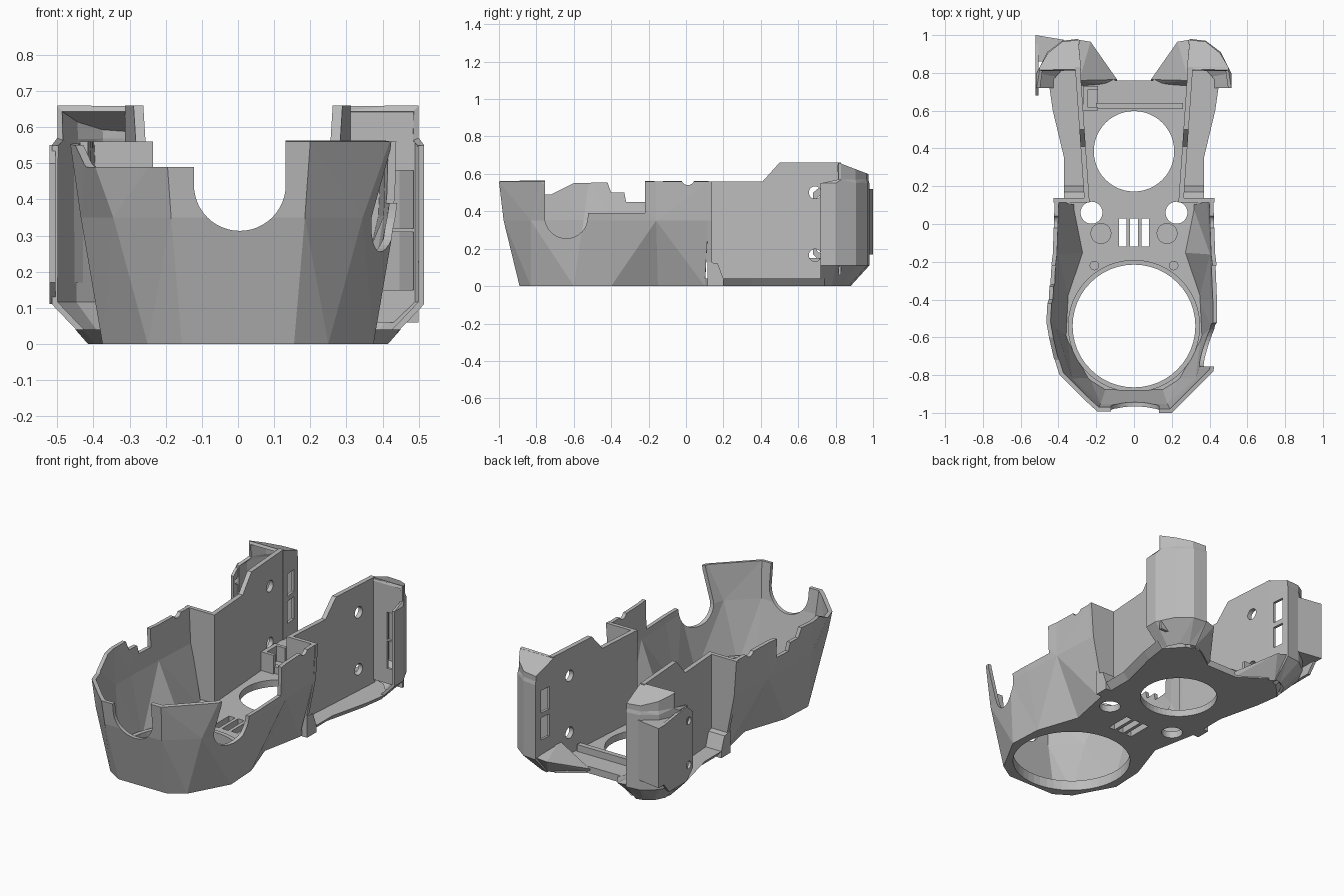
import bpy, bmesh, math
from mathutils import Vector

cube = bpy.data.objects.get("Cube")
if cube:
    bpy.data.objects.remove(cube)

grey = bpy.data.materials.new("plain grey")
grey.use_nodes = True
grey.diffuse_color = (0.5, 0.5, 0.5, 1)
grey.node_tree.nodes["Principled BSDF"].inputs["Base Color"].default_value = (0.5, 0.5, 0.5, 1)


def add(name, bm):
    mesh = bpy.data.meshes.new(name)
    bm.to_mesh(mesh)
    bm.free()
    mesh.materials.append(grey)
    obj = bpy.data.objects.new(name, mesh)
    bpy.context.collection.objects.link(obj)
    return obj


def loft(name, rings, solid=False, roof=False):
    """Skin a stack of matching point lists; closed and capped if solid."""
    bm = bmesh.new()
    rows = [[bm.verts.new(p) for p in ring] for ring in rings]
    n = len(rows[0])
    for low, high in zip(rows, rows[1:]):
        for i in range(n if solid else n - 1):
            j = (i + 1) % n
            bm.faces.new((low[i], low[j], high[j], high[i]))
    if solid or roof:
        bm.faces.new(rows[-1])
    if solid:
        bm.faces.new(rows[0][::-1])
        bmesh.ops.recalc_face_normals(bm, faces=bm.faces)
    else:
        bmesh.ops.triangulate(bm, faces=bm.faces)
    return add(name, bm)


def side_prism(name, outline, x0, x1):
    return loft(name, [[(x, y, z) for y, z in outline] for x in (x0, x1)], True)


def box(name, x0, x1, y0, y1, z0, z1):
    return side_prism(name, [(y0, z0), (y1, z0), (y1, z1), (y0, z1)], x0, x1)


def cylinder(name, centre, radius, depth, axis):
    bm = bmesh.new()
    bmesh.ops.create_cone(bm, cap_ends=True, segments=48, radius1=radius, radius2=radius, depth=depth)
    turn = Vector((0, 0, 1)).rotation_difference(Vector(axis)).to_matrix()
    for v in bm.verts:
        v.co = turn @ v.co + Vector(centre)
    return add(name, bm)


def bake(obj):
    dg = bpy.context.evaluated_depsgraph_get()
    mesh = bpy.data.meshes.new_from_object(obj.evaluated_get(dg))
    obj.modifiers.clear()
    obj.data = mesh


def cut(obj, *cutters):
    for c in cutters:
        m = obj.modifiers.new("cut", "BOOLEAN")
        m.operation, m.solver, m.object = "DIFFERENCE", "EXACT", c
        bake(obj)
        bpy.data.objects.remove(c)


def thicken(obj, amount):
    m = obj.modifiers.new("wall", "SOLIDIFY")
    m.thickness, m.offset, m.use_even_offset = amount, -1, True
    bake(obj)


def both(half):
    """Complete a front-to-back half outline with its mirror image."""
    return [(-x, y) for x, y in half[::-1]] + half


def at(points, z):
    return [(x, y, z) for x, y in points]


# Faceted front bowl
foot = [(.155, -.89), (.25, -.83), (.375, -.6), (.365, -.4), (.28, -.15), (.33, .1)]
waist = [(.185, -.975), (.345, -.83), (.435, -.55), (.435, -.4), (.425, -.16), (.41, .12)]
rim = [(.2, -1), (.42, -.78), (.465, -.52), (.455, -.35), (.43, -.16), (.42, .12)]
bowl = loft("front_bowl", [at(both(foot), 0), at(both(waist), .35), at(both(rim), .56)])
thicken(bowl, .022)

# Rim cut-outs of the bowl
bite = [(-.64 + .115 * math.cos(a), .37 + .115 * math.sin(a))
        for a in [math.pi + math.pi * i / 16 for i in range(17)]]
right_edge = [(-.755, .7)] + bite + [(-.525, .39), (-.22, .39), (-.22, .7)]
left_edge = [(-1.1, .49), (-.72, .49), (-.6, .55), (-.42, .555), (-.4, .5),
             (-.33, .5), (-.32, .45), (-.22, .45), (-.22, .7), (-1.1, .7)]
cut(bowl,
    cylinder("cutter", (.005, -.95, .44), .127, .4, (0, 1, 0)),
    box("cutter", -.122, .132, -1.15, -.75, .44, .7),
    side_prism("cutter", right_edge, .2, .6),
    side_prism("cutter", left_edge, -.6, -.05),
    cylinder("cutter", (0, .01, .575), .035, 1.2, (1, 0, 0)))

# Floor with chamfered rear flange
tail = [(.37, .2), (.37, .35), (.43, .6), (.45, .74), (.36, .84), (.28, .86), (.1, .76)]
inset = [(x - .035, y) for x, y in tail[:-1]] + tail[-1:]
floor = loft("floor", [at(both(foot + inset), 0), at(both(foot + tail), .04)], True)
holes = [(0, -.54, .325), (0, .385, .213), (-.225, .06, .058), (.225, .06, .058)]
cut(floor, *[cylinder("cutter", (x, y, 0), r, .3, (0, 0, 1)) for x, y, r in holes],
    *[box("cutter", x - .02, x + .02, -.12, .03, -.1, .1) for x in (-.06, 0, .06)])

# Raised lip around the large opening
lip = cylinder("opening_lip", (0, -.54, .03), .35, .06, (0, 0, 1))
cut(lip, cylinder("cutter", (0, -.54, 0), .325, .3, (0, 0, 1)))

# Rear walls, step panels and wings, one of each per side
wall_outline = [(.12, 0), (.12, .56), (.41, .56), (.5, .66), (.83, .66), (.83, .01)]
wing_low = [(.41, .72), (.41, .78), (.38, .84), (.33, .87), (.29, .88), (.28, .82)]
wing_mid = [(.515, .72), (.515, .8), (.46, .91), (.38, .97), (.295, .98), (.28, .82)]
wing_top = [(.5, .815), (.5, .83), (.455, .905), (.38, .965), (.295, .975), (.28, .82)]
for side, s in (("left", 1), ("right", -1)):
    wall = side_prism(side + "_rear_wall", wall_outline, s * .235, s * .262)
    for v in wall.data.vertices:
        v.co.x += s * .05 * (v.co.y - .11) / .72
    cut(wall, *[cylinder("cutter", (s * .28, .69, z), .033, .2, (1, 0, 0)) for z in (.165, .5)])

    panel = [(.235, .115), (.425, .115), (.425, .138), (.235, .138)]
    loft(side + "_step_panel", [[(s * min(x, limit), y, z) for x, y in panel]
                                for limit, z in ((.34, 0), (.41, .35), (.425, .56))], True)
    step = [(.115, 0), (.115, .13), (.17, .12), (.2, .04), (.2, 0)]
    side_prism(side + "_step_foot", step, s * .25, s * .37)

    # Wing shell with a step and a roof that falls to the back
    rings = [at(wing_low, 0), at(wing_mid, .11), at(wing_mid, .55), at(wing_top, .57),
             [(x, y, .66 - .38 * (y - .815)) for x, y in wing_top]]
    wing = loft(side + "_wing", [[(s * x, y, z) for x, y, z in ring][::s] for ring in rings], roof=True)
    thicken(wing, .016)
    cut(wing, *[box("cutter", *sorted((s * .2, s * .35)), .865, .935, z, z + .13) for z in (.21, .37)])

    # Sloping corner brace between floor and wing
    bm = bmesh.new()
    for p in [(.09, .74, 0), (.09, .765, .03), (.29, .87, 0), (.29, .72, 0),
              (.23, .965, .11), (.29, .975, .12), (.29, .76, .14), (.2, .74, .05)]:
        bm.verts.new((s * p[0], p[1], p[2]))
    bmesh.ops.convex_hull(bm, input=bm.verts)
    bmesh.ops.recalc_face_normals(bm, faces=bm.faces)
    add(side + "_corner_brace", bm)

    # Small bosses on the floor
    cylinder(side + "_boss", (s * .175, -.05, .04), .055, .03, (0, 0, 1))
    cylinder(side + "_pin", (s * .21, -.22, .04), .025, .03, (0, 0, 1))

# Front plate closing the left wing, with two pockets
plate = box("left_wing_plate", .285, .499, .815, .83, .06, .655)
cut(plate, *[box("cutter", .4, .485, .7, .9, z, z + .16) for z in (.15, .32)])

# Rear cross bar and cable clip
box("cross_bar", -.2, .26, .61, .64, .03, .08)
clip = box("cable_clip", -.27, -.19, .6, .73, .03, .15)
cut(clip, box("cutter", -.245, -.17, .62, .71, .06, .2))

# Switch bracket on the outside of the right wing
bracket = side_prism("side_bracket", [(.68, .17), (.74, .11), (.9, .11), (.95, .17),
                                      (.95, .52), (.74, .55), (.68, .5)], -.522, -.505)
cut(bracket, *[cylinder("cutter", (-.51, .72, z), .022, .2, (1, 0, 0)) for z in (.2, .46)])
corner = [(-.522, .86), (-.48, .86), (-.37, .975), (-.522, 1)]
loft("bracket_corner", [at(corner, .17), at(corner, .52)], True)
